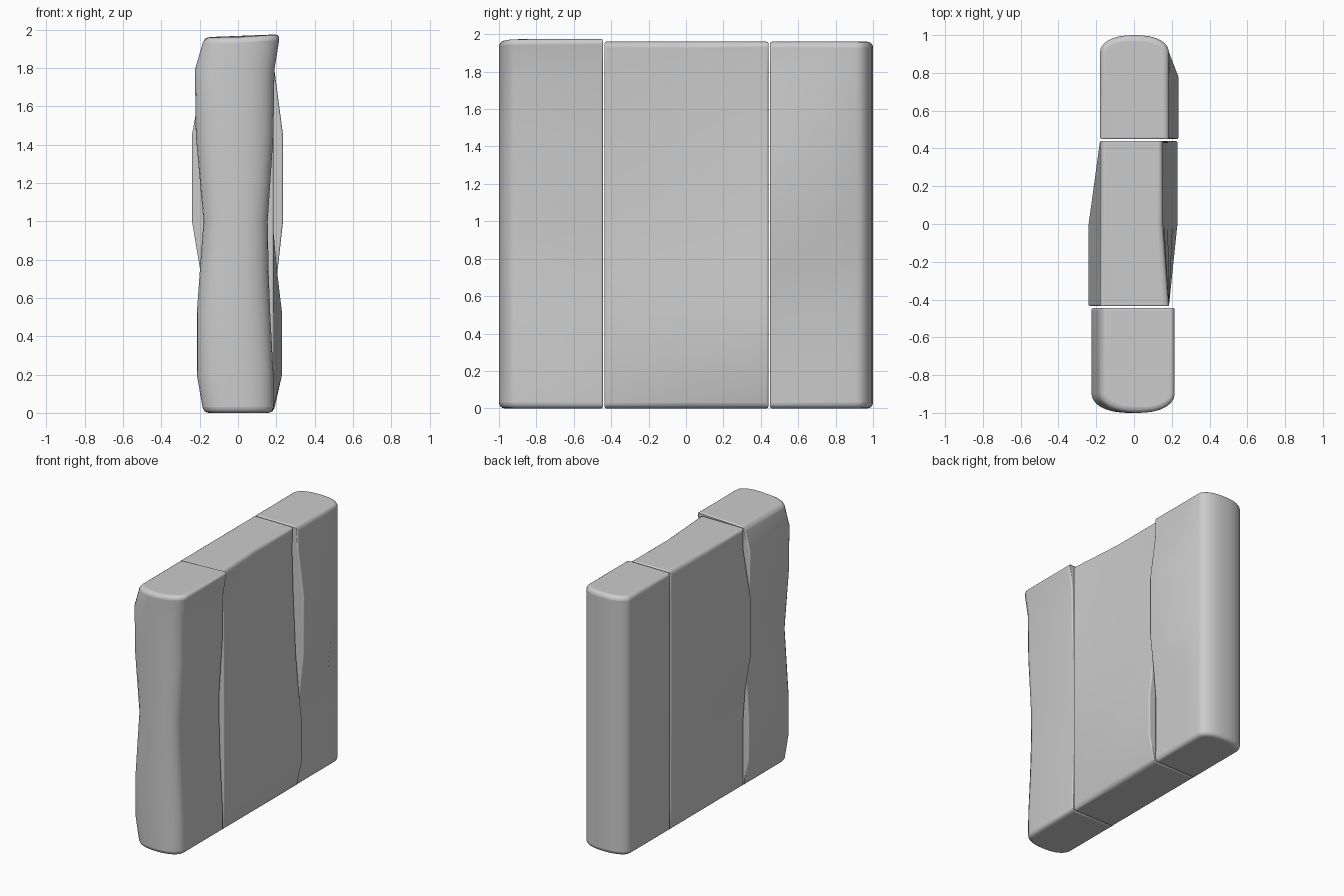
import bpy, bmesh, math

if "Cube" in bpy.data.objects:
    bpy.data.objects.remove(bpy.data.objects["Cube"])

# Horizontal rows shared by every slab
ROWS = [0, 0.2, 0.52, 0.73, 1.0, 1.45, 1.79, 1.96]
FLAT_L = [-0.18] * 8
FLAT_R = [0.185] * 8


def cap(xl, xr, base, depth, n=14):
    """Rounded slab end, running from the left side to the right side."""
    pts = []
    for i in range(n + 1):
        u = -math.cos(math.pi * i / n)
        y = base + depth * math.sqrt(max(0, 1 - abs(u) ** 2.4))
        pts.append(((xl + xr) / 2 + u * (xr - xl) / 2, y))
    return pts


def slab(name, columns, front_cap=0, back_cap=0, lift=0):
    """Loft a slab; columns are (y, left x per row, right x per row)."""
    bm = bmesh.new()
    rings = []
    for r, z in enumerate(ROWS):
        cols = [(y, l[r], rt[r]) for y, l, rt in columns]
        ring = [(rt, y) for y, l, rt in cols]
        y, l, rt = cols[-1]
        if back_cap:
            ring += cap(l, rt, y, back_cap)[::-1][1:-1]
        ring += [(l, y) for y, l, rt in reversed(cols)]
        y, l, rt = cols[0]
        if front_cap:
            ring += cap(l, rt, y, -front_cap)[1:-1]
        top = r == len(ROWS) - 1
        rings.append([bm.verts.new((x, y, z + (lift * max(x, 0) if top else 0)))
                      for x, y in ring])
    n = len(rings[0])
    for a, b in zip(rings, rings[1:]):
        for i in range(n):
            j = (i + 1) % n
            bm.faces.new((a[i], a[j], b[j], b[i]))
    bm.faces.new(rings[0][::-1])
    bm.faces.new(rings[-1])
    bmesh.ops.recalc_face_normals(bm, faces=bm.faces)

    # Wide rounding on outer edges, thin rounding along the seams
    weight = bm.edges.layers.float.new("bevel_weight_edge")
    seams = [y for y, c in ((columns[0][0], front_cap), (columns[-1][0], back_cap)) if not c]
    for e in bm.edges:
        if e.calc_face_angle(0) > math.radians(50):
            seam = any(all(abs(v.co.y - s) < 1e-4 for v in e.verts) for s in seams)
            e[weight] = 0.3 if seam else 1.0
    mesh = bpy.data.meshes.new(name)
    bm.to_mesh(mesh)
    bm.free()
    obj = bpy.data.objects.new(name, mesh)
    bpy.context.collection.objects.link(obj)
    mod = obj.modifiers.new("rounding", 'BEVEL')
    mod.limit_method = 'WEIGHT'
    mod.width = 0.03
    mod.segments = 4
    bpy.ops.object.select_all(action='DESELECT')
    obj.select_set(True)
    bpy.context.view_layer.objects.active = obj
    bpy.ops.object.shade_smooth_by_angle(angle=math.radians(35))
    return obj


# Front slab: same wavy profile along its length
left = [-0.18, -0.215, -0.215, -0.2, -0.18, -0.22, -0.225, -0.175]
right = [0.185, 0.185, 0.168, 0.16, 0.155, 0.185, 0.19, 0.22]
slab("front_slab", [(-0.90, left, right), (-0.445, left, right)],
     front_cap=0.1, lift=0.07)

# Middle slab: bulges high on the left front and low on the right back
left = [-0.18, -0.18, -0.18, -0.195, -0.24, -0.24, -0.18, -0.18]
right = [0.185, 0.23, 0.23, 0.205, 0.18, 0.16, 0.15, 0.155]
slab("middle_slab", [(-0.435, left, FLAT_R), (0, left, right), (0.44, FLAT_L, right)])

# Back slab: bulge on the upper right beside the seam
right = [0.185, 0.185, 0.185, 0.205, 0.235, 0.235, 0.19, 0.185]
slab("back_slab", [(0.45, FLAT_L, right), (0.78, FLAT_L, right), (0.91, FLAT_L, FLAT_R)],
     back_cap=0.09)
